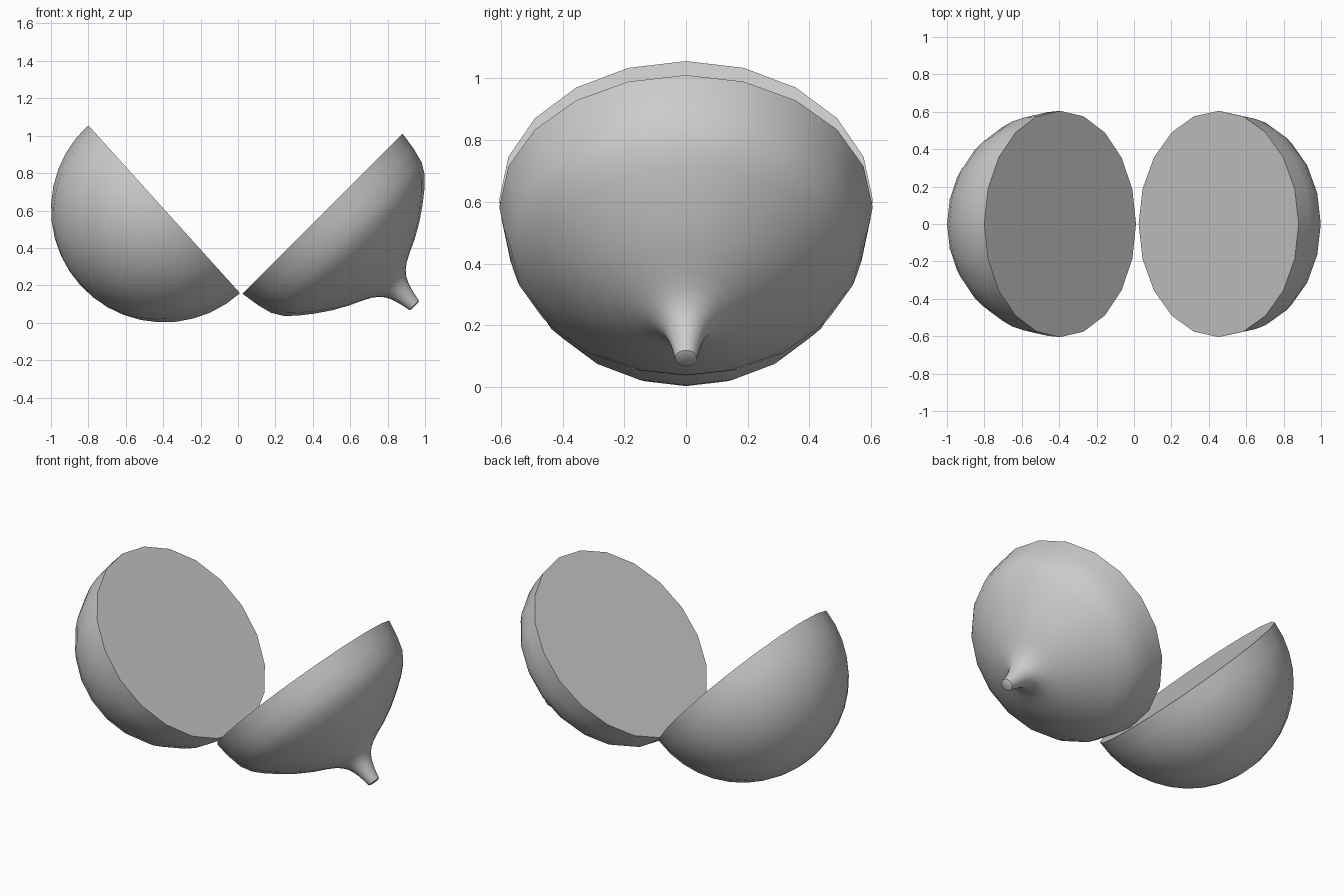
import bpy, bmesh, math
from mathutils import Matrix

if "Cube" in bpy.data.objects:
    bpy.data.objects.remove(bpy.data.objects["Cube"])

SIDES = 20
R = 0.605


def half(name, profile, centre, axis):
    """Solid of revolution: flat cut disc at d=0, profile of (radius, depth) along the axis."""
    bm = bmesh.new()
    rings = []
    for r, d in profile:
        if r == 0:
            rings.append([bm.verts.new((0, 0, d))])
            continue
        rings.append([bm.verts.new((r * math.cos(2 * math.pi * i / SIDES),
                                    r * math.sin(2 * math.pi * i / SIDES), d))
                      for i in range(SIDES)])
    bm.faces.new(rings[0])
    for a, b in zip(rings, rings[1:]):
        for i in range(SIDES):
            j = (i + 1) % SIDES
            if len(b) == 1:
                bm.faces.new((a[i], a[j], b[0]))
            else:
                bm.faces.new((a[i], a[j], b[j], b[i]))
    bmesh.ops.recalc_face_normals(bm, faces=bm.faces)
    mesh = bpy.data.meshes.new(name)
    bm.to_mesh(mesh)
    bm.free()
    ob = bpy.data.objects.new(name, mesh)
    bpy.context.collection.objects.link(ob)
    ob.matrix_world = (Matrix.Translation((centre[0], 0, centre[1]))
                       @ Matrix.Rotation(math.atan2(axis[0], axis[1]), 4, 'Y'))
    bpy.ops.object.select_all(action='DESELECT')
    bpy.context.view_layer.objects.active = ob
    ob.select_set(True)
    bpy.ops.object.shade_smooth_by_angle(angle=math.radians(40))
    return ob


# Round half of the cut fruit
dome = [(R * math.cos(math.radians(9 * k)), R * math.sin(math.radians(9 * k)))
        for k in range(10)] + [(0, R)]
half("round_half", dome, (-0.395, 0.607), (-0.742, -0.671))

# Half with the tapering neck and stem
stem = [(R, 0), (0.590, 0.099), (0.569, 0.18), (0.532, 0.24), (0.480, 0.29),
        (0.41, 0.345), (0.33, 0.40), (0.25, 0.445), (0.18, 0.477),
        (0.133, 0.502), (0.102, 0.526), (0.079, 0.553), (0.064, 0.583),
        (0.052, 0.618), (0.043, 0.655), (0.036, 0.692), (0.025, 0.697), (0, 0.697)]
half("stem_half", stem, (0.4525, 0.5825), (1, -1))
